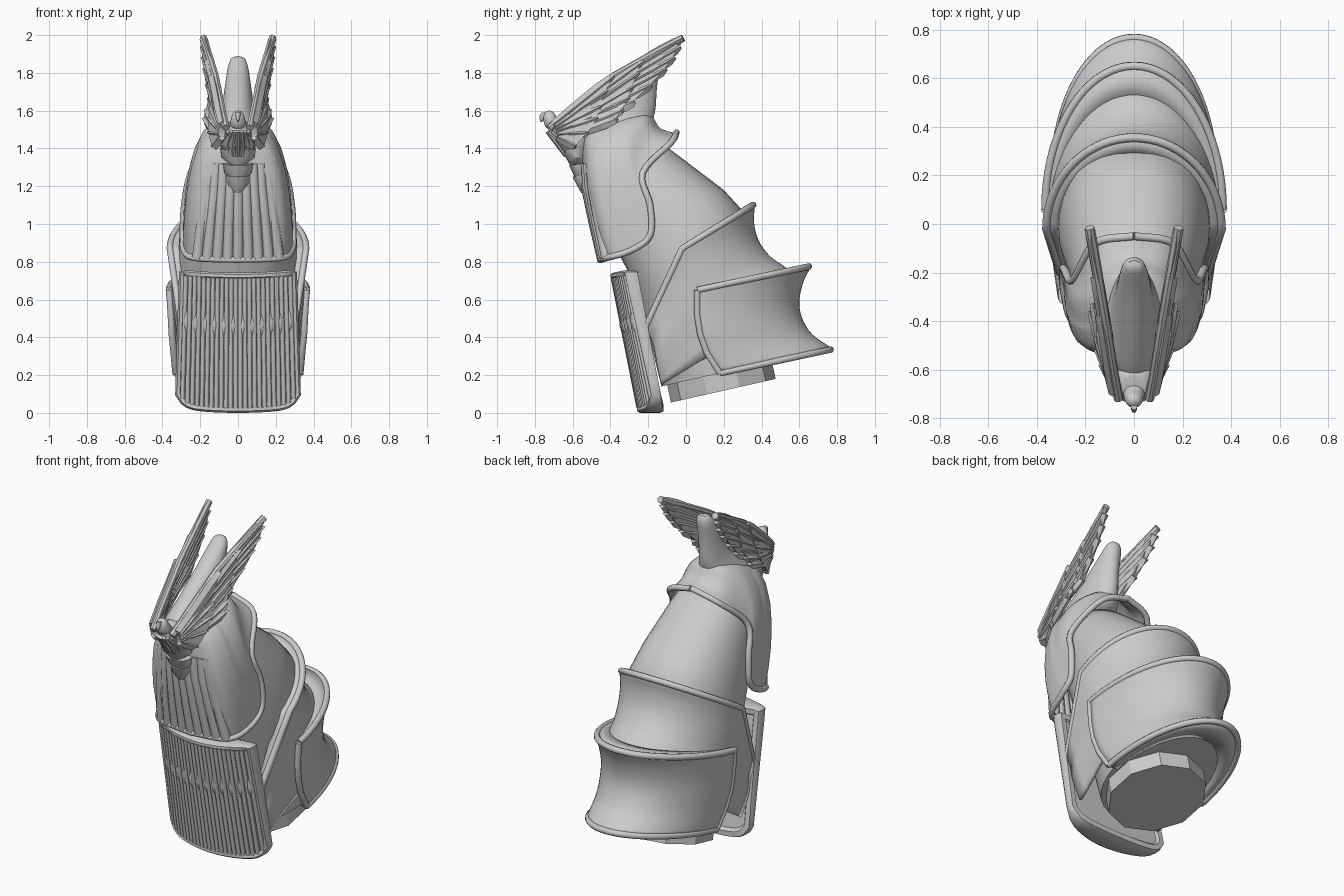
import bpy, bmesh
from math import sin, cos, pi, radians
from mathutils import Vector as V

if "Cube" in bpy.data.objects:
    bpy.data.objects.remove(bpy.data.objects["Cube"])


def build(name, parts, closed=True, caps=True, sub=0, solid=0, angle=40):
    """Loft every grid of rows in parts into one object."""
    bm = bmesh.new()
    for rows in parts:
        vs = [[bm.verts.new(p) for p in r] for r in rows]
        n = len(rows[0])
        for a, b in zip(vs, vs[1:]):
            for i in range(n if closed else n - 1):
                j = (i + 1) % n
                bm.faces.new((a[i], a[j], b[j], b[i]))
        if closed and caps:
            bm.faces.new(vs[0])
            bm.faces.new(vs[-1])
    bmesh.ops.remove_doubles(bm, verts=bm.verts, dist=0.0003)
    bmesh.ops.recalc_face_normals(bm, faces=bm.faces)
    me = bpy.data.meshes.new(name)
    bm.to_mesh(me)
    bm.free()
    ob = bpy.data.objects.new(name, me)
    bpy.context.collection.objects.link(ob)
    if solid:
        m = ob.modifiers.new("thickness", 'SOLIDIFY')
        m.thickness, m.offset = solid, 0
    if sub:
        m = ob.modifiers.new("smooth", 'SUBSURF')
        m.levels = m.render_levels = sub
    bpy.ops.object.select_all(action='DESELECT')
    ob.select_set(True)
    bpy.context.view_layer.objects.active = ob
    bpy.ops.object.shade_smooth_by_angle(angle=radians(angle))


def spline(pts, n=6):
    """Catmull-Rom curve through the points."""
    p = [V(q) for q in pts]
    p = [2 * p[0] - p[1]] + p + [2 * p[-1] - p[-2]]
    out = []
    for a, b, c, d in zip(p, p[1:], p[2:], p[3:]):
        for k in range(n):
            t = k / n
            out.append(0.5 * (2 * b + (c - a) * t + (2 * a - 5 * b + 4 * c - d) * t * t
                              + (3 * b - a - 3 * c + d) * t ** 3))
    return out + [p[-2]]


def tube(path, r, sides=8):
    path = [V(p) for p in path]
    nrm, rows = V((0.31, 0.52, 0.8)), []
    for i, p in enumerate(path):
        t = (path[min(i + 1, len(path) - 1)] - path[max(i - 1, 0)]).normalized()
        nrm = (nrm - t * nrm.dot(t)).normalized()
        b = t.cross(nrm)
        rows.append([p + r * (nrm * cos(2 * pi * k / sides) + b * sin(2 * pi * k / sides))
                     for k in range(sides)])
    return rows


def ring(front, back, hw, n=32, p=0.85):
    """Closed section between a front and back (y, z) point."""
    out = []
    for k in range(n):
        a = 2 * pi * k / n
        s, t = sin(a), (1 - cos(a)) / 2
        out.append((hw * (1 if s > 0 else -1) * abs(s) ** p,
                    front[0] + (back[0] - front[0]) * t, front[1] + (back[1] - front[1]) * t))
    return out


def mirrored(half):
    """Half row ending on x = 0, completed on the other side."""
    half = [V(p) for p in half]
    return half + [V((-p.x, p.y, p.z)) for p in reversed(half[:-1])]


def u_row(f, b, e=None, n=18):
    """U wrapped round the back from side point f to back point b, with front leg e."""
    half = [V(e).lerp(V(f), k / 4) for k in range(4)] if e else []
    for k in range(n + 1):
        a = pi / 2 * k / n
        half.append((f[0] * cos(a), f[1] + (b[0] - f[1]) * sin(a), f[2] + (b[1] - f[2]) * sin(a)))
    half[-1] = (0, b[0], b[1])
    return mirrored(half)


# base plug, ten flat sides
build("base_plug", [[ring((-.08, .055), (.475, .18), .27, 10, 1),
                     ring((-.10, .15), (.45, .29), .27, 10, 1)]], angle=20)

# inner body
build("inner_body", [[ring(*r) for r in (
    ((-.13, .14), (.66, .32), .30), ((-.2, .42), (.48, .58), .31), ((-.27, .68), (.34, .81), .32),
    ((-.35, .83), (.31, 1.06), .31), ((-.42, 1.0), (.2, 1.18), .28),
    ((-.48, 1.2), (-.05, 1.37), .23), ((-.5, 1.4), (-.13, 1.43), .18))]], angle=60)


# rear plates with rolled rims; lips close the gap to the part inside
def plate(name, rows, rims, lips):
    rows = list(zip(*[spline(col, 4) for col in zip(*rows)]))
    build(name, [rows], closed=False, solid=.02, angle=60)
    build(name + "_lips", lips, closed=False, solid=.02, angle=60)
    build(name + "_rim", [tube(p, .018) for p in rims], angle=60)


mid = [u_row(*r) for r in (
    ((.36, -.02, .87), (.355, 1.10), (.30, -.21, .46)), ((.35, 0, .80), (.35, 1.01), (.30, -.19, .41)),
    ((.345, .02, .73), (.375, .91), (.30, -.17, .36)), ((.34, .04, .65), (.44, .82), (.30, -.16, .3)),
    ((.335, .07, .55), (.54, .74), (.29, -.15, .24)), ((.31, .12, .3), (.57, .6), (.27, -.13, .15)))]
lip = u_row((.29, -.03, .85), (.28, 1.06), (.27, -.2, .45))
plate("middle_plate", mid, [mid[0]], [[lip, mid[0]]])
low = [u_row(*r) for r in (
    ((.365, .06, .65), (.65, .775)), ((.36, .06, .60), (.61, .69)), ((.355, .06, .52), (.59, .59)),
    ((.35, .075, .42), (.605, .50)), ((.34, .11, .32), (.66, .41)), ((.33, .18, .21), (.765, .335)))]
lip = u_row((.32, .06, .65), (.50, .75))
foot = u_row((.27, .18, .215), (.60, .315))
plate("lower_plate", low, [low[0], low[-1], [r[0] for r in low], [r[-1] for r in low]],
      [[lip, low[0]], [foot, low[-1]]])

# hood: loops run from back centre to front centre, from rim up to crown
loops = [
    [(0, -.05, 1.485), (.16, -.08, 1.43), (.25, -.23, 1.27), (.285, -.19, 1.1), (.292, -.19, .94),
     (.285, -.29, .86), (.23, -.42, .82), (0, -.455, .81)],
    [(0, -.14, 1.50), (.14, -.17, 1.46), (.24, -.27, 1.32), (.275, -.27, 1.2), (.283, -.31, 1.1),
     (.28, -.38, 1.05), (.23, -.48, 1.03), (0, -.51, 1.0)],
    [(0, -.16, 1.55), (.11, -.2, 1.53), (.21, -.28, 1.45), (.25, -.35, 1.37), (.257, -.40, 1.3),
     (.25, -.45, 1.3), (.19, -.53, 1.3), (0, -.56, 1.29)],
    [(0, -.18, 1.585), (.10, -.22, 1.575), (.14, -.3, 1.565), (.155, -.36, 1.55), (.17, -.41, 1.53),
     (.17, -.45, 1.51), (.13, -.52, 1.48), (0, -.56, 1.45)],
    [(0, -.21 - .047 * k, 1.59 - .0015 * k * k) for k in range(8)]]
build("hood", [[mirrored(spline(h, 4))[:-1] for h in loops]], caps=False, sub=1, angle=60)
build("hood_rim", [tube(mirrored(spline(loops[0], 5)), .017)], angle=60)

# tapered pleats on the hood front
build("hood_pleats", [tube([(u * w, y + c * u * u, z) for w, y, c, z in (
    (.155, -.535, .035, 1.32), (.165, -.528, .035, 1.2), (.19, -.49, .03, 1.02),
    (.215, -.444, .025, .82))], .03) for u in [(i - 4) / 4 for i in range(9)]], angle=60)

# crest fin between the wings
build("crest_fin", [[ring(f, b, w, 20, 1) for f, b, w in (
    ((-.66, 1.46), (-.2, 1.48), .15), ((-.65, 1.52), (-.17, 1.55), .12),
    ((-.58, 1.58), (-.155, 1.61), .09), ((-.44, 1.69), (-.155, 1.70), .075),
    ((-.30, 1.79), (-.145, 1.79), .062), ((-.22, 1.86), (-.13, 1.86), .05),
    ((-.19, 1.888), (-.15, 1.892), .028))]], sub=1, angle=60)


# wings: overlapping layers of blade feathers on thin sheets
def wing_x(y, z):
    return .075 + .17 * (y + .65) + .4 * max(0, 1.65 - z) * min(1, max(0, (y + .65) * 3.3))


def section(pairs, off, s):
    return [(s * (wing_x(q[0], q[1]) + off + o), q[0], q[1]) for q, o in pairs]


def blade(root, tip, w, h, off, s):
    d = (tip - root).normalized()
    n = V((-d.y, d.x))
    rows = []
    for f, g in ((0, .7), (.3, .9), (.75, 1), (.93, .8), (1, .3)):
        c = root.lerp(tip, f)
        rows.append(section(((c + n * w * g, 0), (c, h), (c - n * w * g, 0), (c, -h)), off, s))
    return rows


layers = [  # root line, tip line, count, half width, outward offset
    ((-.45, 1.72), (-.5, 1.56), [(-.02, 1.98), (-.04, 1.91), (-.13, 1.79), (-.27, 1.65)], 6, .034, 0),
    ((-.62, 1.58), (-.6, 1.47), [(-.22, 1.865), (-.26, 1.76), (-.31, 1.64), (-.36, 1.56)], 6, .03, .01),
    ((-.70, 1.53), (-.68, 1.46), [(-.38, 1.785), (-.43, 1.66), (-.48, 1.53), (-.58, 1.41)], 6, .028, .016)]
for s, side in ((1, "right"), (-1, "left")):
    parts = []
    for r0, r1, tips, n, w, off in layers:
        line = [q.xy for q in spline([(y, z, 0) for y, z in tips], 8)]
        m = len(line) - 1
        roots = [V(r0).lerp(V(r1), i / m) for i in range(m + 1)]
        for i in range(n):
            k = round(i / (n - 1) * m)
            parts.append(blade(roots[k], line[k], w, .022, off, s))
        sheet = []
        for a, b in zip(roots, line):
            b = a.lerp(b, .95)
            c = a.lerp(b, .5)
            sheet.append(section(((a, .016), (c, .016), (b, .016), (b, -.016), (c, -.016), (a, -.016)), off, s))
        parts.append(sheet)
    parts.append(tube([(s * wing_x(y, z), y, z) for y, z in (
        (-.72, 1.51), (-.62, 1.595), (-.38, 1.785), (-.2, 1.885), (-.015, 1.985))], .02))
    build("wing_" + side, parts, angle=30)

# bird: breast, layered tail, head and beak
build("bird_breast", [[ring(f, b, w, 16, 1) for f, b, w in (
    ((-.735, 1.53), (-.62, 1.56), .06), ((-.73, 1.48), (-.55, 1.52), .09),
    ((-.685, 1.42), (-.5, 1.46), .11), ((-.63, 1.35), (-.5, 1.37), .08))]], sub=1)
for name, y, z, w in (("upper", -.655, 1.39, .095), ("middle", -.62, 1.31, .08), ("lower", -.60, 1.25, .065)):
    build("bird_tail_" + name, [[ring((y, z), (y + .13, z + .02), w, 16, .8),
          ring((y + .025, z - .05), (y + .13, z - .03), w * .92, 16, .8),
          ring((y + .045, z - .085), (y + .13, z - .075), w * .35, 16, .8)]])
build("bird_plumes", [tube([(i * .018, -.735 + .003 * i * i, 1.49), (i * .027, -.682 + .007 * i * i, 1.42),
                            (i * .02, -.637 + .004 * i * i, 1.36)], .011, 6) for i in range(-3, 4)])
build("bird_head", [[ring((-.74, 1.49), (-.63, 1.52), .055, 16, 1), ring((-.755, 1.54), (-.68, 1.555), .038, 16, 1),
                     ring((-.76, 1.57), (-.69, 1.58), .036, 16, 1),
                     ring((-.745, 1.6), (-.71, 1.603), .018, 16, 1)]], sub=1, angle=60)
build("bird_beak", [[ring((-.765, 1.59), (-.73, 1.59), .014, 10, 1), ring((-.777, 1.57), (-.74, 1.56), .012, 10, 1),
                     ring((-.772, 1.54), (-.766, 1.54), .003, 10, 1)]], angle=60)


# front shield
def shield(u, v, off=0):
    bottom = .018 + .02 * u ** 2 + .06 * u ** 10
    top = .725 + .015 * u * u
    return V((u * (.295 + .02 * v), -.385 + .14 * v + .075 * u * u + off, top + (bottom - top) * v))


grid = [i / 12 - 1 for i in range(25)]
slab = []
for i in range(11):
    face = [shield(u, i / 10) for u in grid]
    slab.append(face + [V((p.x, -.13 - .19 * p.z, p.z)) for p in reversed(face)])
build("shield_slab", [slab])

# thick rounded frame swept round the shield
vs = [i / 10 for i in range(11)]
path = ([shield(u, 0) for u in grid] + [shield(1, v) for v in vs[1:-1]]
        + [shield(-u, 1) for u in grid[:]] + [shield(-1, 1 - v) for v in vs[1:]])
path[-1] = path[0]
frame = []
for i, p in enumerate(path):
    a, b = path[i - 1 if i else -2], path[i + 1 if i + 1 < len(path) else 1]
    t = (b - a).normalized()
    o = V((t.z, 0, -t.x)).normalized()
    if o.dot(V((p.x, 0, p.z - .38))) < 0:
        o = -o
    yb = -.115 - .19 * p.z
    frame.append([V((p.x, y, p.z)) + o * d for d, y in (
        (-.02, p.y), (-.008, p.y - .015), (.008, p.y - .015), (.018, p.y), (.018, yb - .02),
        (.01, yb), (-.02, yb), (-.035, yb - .02))])
build("shield_frame", [frame], caps=False, angle=50)
build("shield_flutes", [tube([shield((i - 11.5) / 12.3, .015 + .97 * k / 8, -.004) for k in range(9)], .0125)
                        for i in range(24)], angle=60)

# row of leaf beads across the flutes
leaves = []
for i in range(12):
    c = shield((i - 5.5) / 6.15, .37, -.008)
    leaves.append([[c + V((r * cos(a * pi / 4), .6 * r * sin(a * pi / 4) - .19 * z, z)) for a in range(8)]
                   for z, r in ((.055, .002), (.03, .012), (0, .019), (-.03, .014), (-.055, .002))])
build("shield_leaves", leaves, angle=60)
